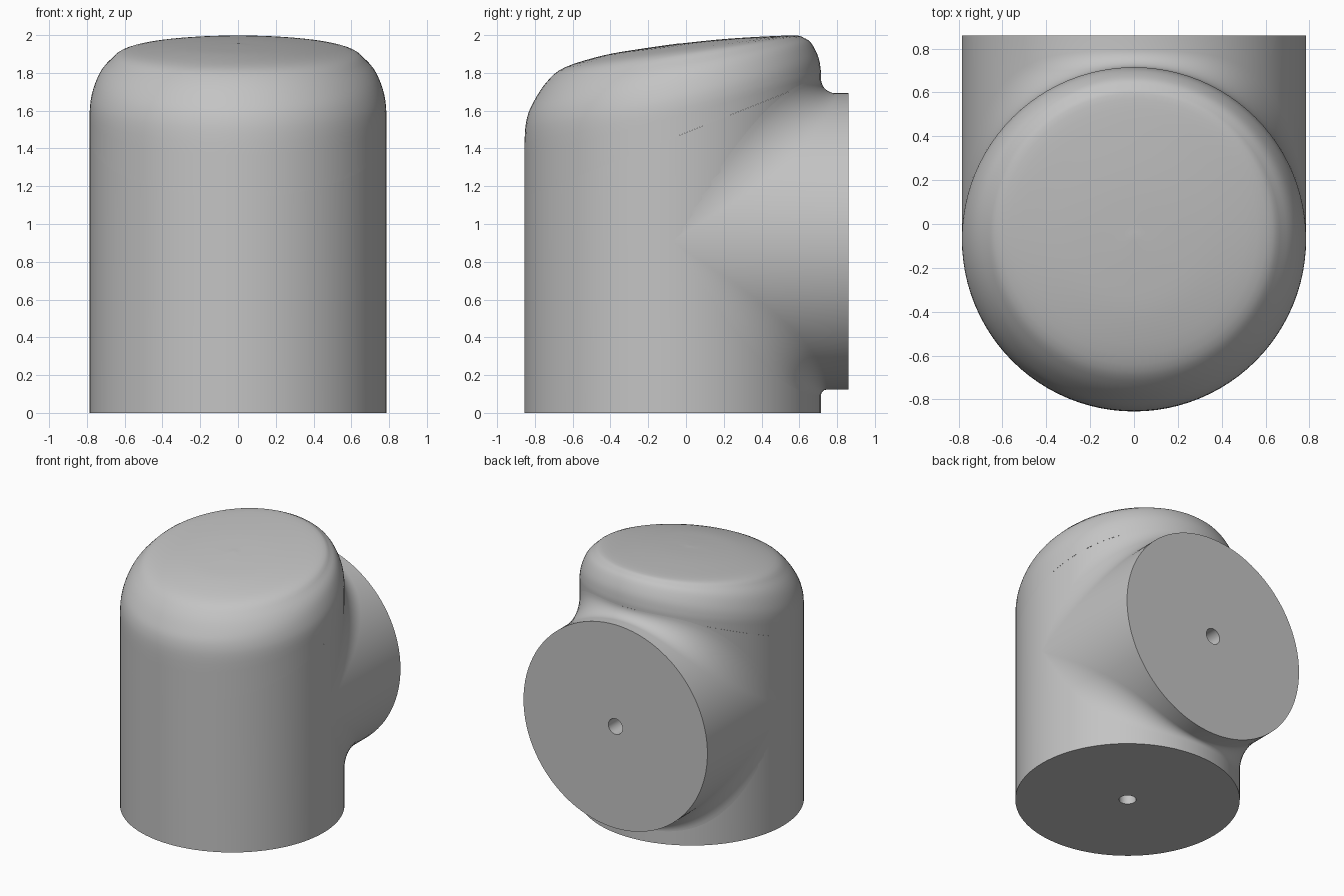
import bpy, bmesh, math
from mathutils import Vector

if "Cube" in bpy.data.objects:
    bpy.data.objects.remove(bpy.data.objects["Cube"])

SEG = 96
R = 0.785          # radius of both the upright body and the rear port
CY = -0.07         # y of the body axis
PZ = 0.908         # z of the port axis
HOLE = 0.06
ANGLES = [2 * math.pi * i / SEG for i in range(SEG)]

grey = bpy.data.materials.new("light_grey")
grey.diffuse_color = (0.55, 0.55, 0.55, 1)
grey.use_nodes = True
grey.node_tree.nodes["Principled BSDF"].inputs["Base Color"].default_value = grey.diffuse_color


def loft(name, rings, cap_start=False, cap_end=False):
    """Skin a list of closed point rings into one smooth object."""
    bm = bmesh.new()
    loops = [[bm.verts.new(p) for p in ring] for ring in rings]
    for a, b in zip(loops, loops[1:]):
        for i in range(SEG):
            j = (i + 1) % SEG
            bm.faces.new((a[i], a[j], b[j], b[i]))
    if cap_start:
        bm.faces.new(loops[0][::-1])
    if cap_end:
        bm.faces.new(loops[-1])
    bmesh.ops.remove_doubles(bm, verts=bm.verts, dist=1e-5)
    bmesh.ops.recalc_face_normals(bm, faces=bm.faces)
    mesh = bpy.data.meshes.new(name)
    bm.to_mesh(mesh)
    bm.free()
    obj = bpy.data.objects.new(name, mesh)
    bpy.context.collection.objects.link(obj)
    mesh.materials.append(grey)
    bpy.ops.object.select_all(action='DESELECT')
    obj.select_set(True)
    bpy.context.view_layer.objects.active = obj
    bpy.ops.object.shade_smooth_by_angle(angle=math.radians(30))
    return obj


# Upright body: blind hole in the base, slanted top under the cap seam
def flat_ring(r, z):
    return [(r * math.cos(a), CY + r * math.sin(a), z) for a in ANGLES]


seam = [(x, y, 1.483 + 0.401 * y) for x, y, _ in flat_ring(R, 0)]
loft("body", [flat_ring(HOLE, 0.3), flat_ring(HOLE, 0), flat_ring(R, 0),
              flat_ring(R, 0.1), seam], True, True)


# Rear port: a fillet rolled between the two cylinders, then a short straight pipe
def fillet_point(a, t):
    c, s = math.cos(a), math.sin(a)
    r = (0.075 if s > 0 else 0.03) + 0.4 * c * c
    centre = Vector((c, abs(s), s)) * (R + r)
    on_body, on_port = Vector((-c, -abs(s), 0)), Vector((-c, 0, -s))
    return centre + on_body.lerp(on_port, t).normalized() * r + Vector((0, CY, PZ))


def port_ring(r, y):
    return [(r * math.cos(a), y, PZ + r * math.sin(a)) for a in ANGLES]


port = [[fillet_point(a, k / 10) for a in ANGLES] for k in range(11)]
port += [port_ring(R, 0.86), port_ring(HOLE, 0.86), port_ring(HOLE, 0.725)]
loft("rear_port", port, cap_end=True)


# Domed cap: radius, centre y, height at front, middle and back of each ring
CAP = [(0.785, -0.07, 1.138, 1.455, 1.77),
       (0.785, -0.07, 1.43, 1.60, 1.80),
       (0.772, -0.07, 1.56, 1.69, 1.88),
       (0.735, -0.07, 1.65, 1.785, 1.955),
       (0.68, -0.055, 1.755, 1.855, 1.985),
       (0.605, -0.035, 1.83, 1.91, 1.998),
       (0.40, -0.035, 1.893, 1.938, 1.99),
       (0.20, -0.035, 1.928, 1.951, 1.976),
       (0.01, -0.035, 1.955, 1.955, 1.956)]


def cap_ring(r, cy, front, mid, back):
    ring = []
    for a in ANGLES:
        t = math.sin(a)
        z = mid + (back - front) / 2 * t + ((back + front) / 2 - mid) * t * t
        ring.append((r * math.cos(a), cy + r * t, z))
    return ring


def spline(keys, steps):
    """Smooth Catmull-Rom blend through the ring settings."""
    out = []
    for i in range(len(keys) - 1):
        quad = [keys[max(i - 1, 0)], keys[i], keys[i + 1], keys[min(i + 2, len(keys) - 1)]]
        for k in range(steps):
            t = k / steps
            out.append([0.5 * (2 * b + (c - a) * t + (2 * a - 5 * b + 4 * c - d) * t * t
                               + (3 * b - a - 3 * c + d) * t ** 3)
                        for a, b, c, d in zip(*quad)])
    return out + [list(keys[-1])]


rings = [cap_ring(min(k[0], R), *k[1:]) for k in spline(CAP, 4)]
loft("domed_cap", rings, cap_end=True)
